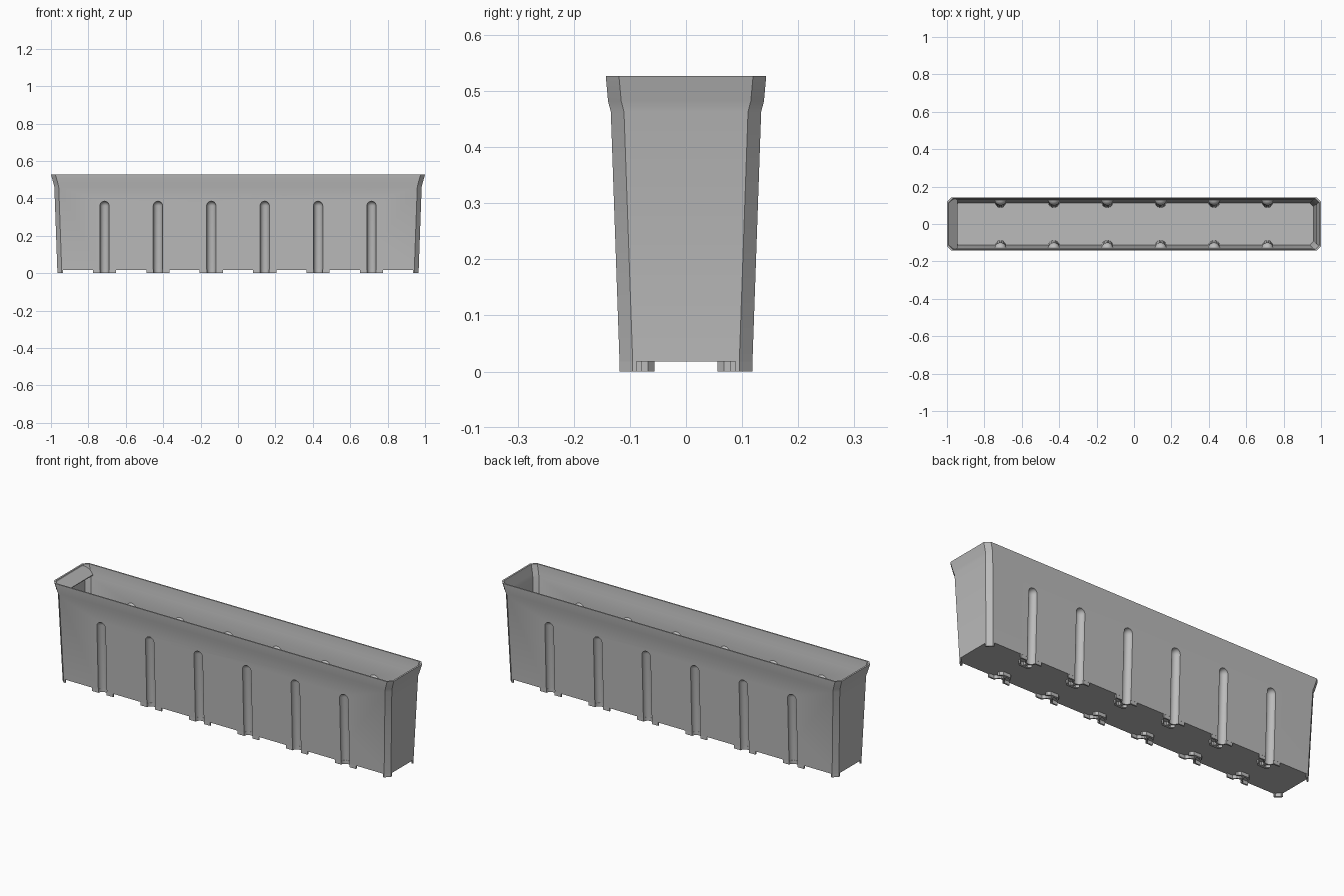
import bpy, bmesh, math

if "Cube" in bpy.data.objects:
    bpy.data.objects.remove(bpy.data.objects["Cube"], do_unlink=True)

grey = bpy.data.materials.new("mid grey plastic")
grey.use_nodes = True
GREY = (0.5, 0.5, 0.5, 1)
grey.diffuse_color = GREY
grey.node_tree.nodes["Principled BSDF"].inputs["Base Color"].default_value = GREY

WALL = 0.006
FLOOR = 0.018
GROOVES = [(i - 2.5) * 0.2855 for i in range(6)]


def loft(name, rings):
    """Closed solid through rings with equal point counts."""
    bm = bmesh.new()
    loops = [[bm.verts.new(p) for p in ring] for ring in rings]
    n = len(loops[0])
    for a, b in zip(loops, loops[1:]):
        for i in range(n):
            j = (i + 1) % n
            bm.faces.new((a[i], a[j], b[j], b[i]))
    bm.faces.new(loops[0][::-1])
    bm.faces.new(loops[-1])
    bmesh.ops.recalc_face_normals(bm, faces=bm.faces)
    mesh = bpy.data.meshes.new(name)
    bm.to_mesh(mesh)
    bm.free()
    mesh.materials.append(grey)
    obj = bpy.data.objects.new(name, mesh)
    bpy.context.collection.objects.link(obj)
    return obj


def prism(name, outline, z0, z1):
    return loft(name, [[(x, y, z) for x, y in outline] for z in (z0, z1)])


def octagon(hx, hy, c, z):
    """Rectangle with cut corners."""
    quarter = [(hx, hy - c), (hx - c, hy)]
    pts = quarter + [(-x, y) for x, y in quarter[::-1]]
    pts += [(-x, -y) for x, y in pts]
    return [(x, y, z) for x, y in pts]


def select_only(obj):
    bpy.ops.object.select_all(action='DESELECT')
    obj.select_set(True)
    bpy.context.view_layer.objects.active = obj


def cut(obj, cutters):
    for c in cutters:
        mod = obj.modifiers.new("cut", 'BOOLEAN')
        mod.operation, mod.solver, mod.object = 'DIFFERENCE', 'EXACT', c
        select_only(obj)
        bpy.ops.object.modifier_apply(modifier=mod.name)
        bpy.data.objects.remove(c, do_unlink=True)


def wall_y(z):
    return 0.118 + 0.034 * z


def capsule(x, side, r):
    """Round-topped rod that leans with the long wall."""
    steps = [(-0.05, r), (0.36, r)]
    for k in range(1, 6):
        a = math.radians(17 * k)
        steps.append((0.36 + r * math.sin(a), r * math.cos(a)))
    return loft("groove_cutter", [
        [(x + rad * math.cos(t * math.tau / 24),
          side * wall_y(z) + rad * math.sin(t * math.tau / 24), z)
         for t in range(24)] for z, rad in steps])


# Tapered trough with flared rim: half length, half depth, height
profile = [(0.966, 0.1185, FLOOR), (0.982, 0.134, 0.463),
           (0.987, 0.139, 0.482), (1.0, 0.143, 0.527)]
trough = loft("trough", [octagon(x, y, 0.0235, z) for x, y, z in profile])

inner = [(x - WALL, y - WALL, z) for x, y, z in profile]
inner[0] = inner[0][:2] + (FLOOR + WALL,)
inner[-1] = inner[-1][:2] + (0.54,)
cavity = loft("cavity", [octagon(x, y, 0.021, z) for x, y, z in inner])

# Grooves dent the outside and bulge into the cavity
spots = [(x, s) for x in GROOVES for s in (-1, 1)]
cut(cavity, [capsule(x, s, 0.025 + WALL) for x, s in spots])
cut(trough, [cavity] + [capsule(x, s, 0.025) for x, s in spots])

# Sloping lip inside one end of the rim
lip_rings = []
for y_top, y_low, drop in ((0.118, 0.112, 0), (0.118, 0.112, 0.004)):
    lip_rings.append([(-0.995, -y_top, 0.524 - drop), (-0.975, -0.136, 0.510 - drop),
                      (-0.945, -0.131, 0.478 - drop), (-0.945, 0.131, 0.478 - drop),
                      (-0.975, 0.136, 0.510 - drop), (-0.995, y_top, 0.524 - drop)])
parts = [trough, loft("end_lip", lip_rings)]

# Corner feet continue the cut corners down to the ground
corner = [(0.966, 0.095), (0.9425, 0.1185), (0.935, 0.1185),
          (0.935, 0.111), (0.939, 0.111), (0.958, 0.092), (0.958, 0.088),
          (0.966, 0.088)]
for sx, nx in ((1, "left"), (-1, "right")):
    for sy, ny in ((1, "back"), (-1, "front")):
        parts.append(prism(f"corner_foot_{ny}_{nx}",
                           [(sx * x, sy * y) for x, y in corner], 0, FLOOR + 0.001))

# Clip feet under each groove: a cupped tab and an inner hook
arc = [math.radians(18 * k) for k in range(11)]
cup = [(-0.062, 0), (-0.062, -0.008), (-0.031, -0.008)]
cup += [(-0.031 * math.cos(a), -0.031 * math.sin(a)) for a in arc[3:8]]
cup += [(0.031, -0.008), (0.062, -0.008), (0.062, 0)]
cup += [(0.024 * math.cos(a), -0.024 * math.sin(a)) for a in arc]
hook = [(-0.035, -0.05), (-0.022, -0.062), (0.022, -0.062), (0.035, -0.05),
        (0.035, -0.038), (0.02, -0.05), (-0.02, -0.05), (-0.035, -0.038)]
arm = [(-0.006, -0.029), (0.006, -0.029), (0.006, -0.052), (-0.006, -0.052)]
for i, (gx, s) in enumerate(spots):
    for name, shape in (("clip_cup", cup), ("clip_hook", hook), ("clip_arm", arm)):
        outline = [(gx + x, s * (0.118 + y)) for x, y in shape]
        parts.append(prism(f"{name}_{i + 1}", outline, 0, FLOOR + 0.001))

# Smooth the curved grooves, keep the edges crisp
for part in parts:
    select_only(part)
    bpy.ops.object.shade_smooth_by_angle(angle=math.radians(30))
